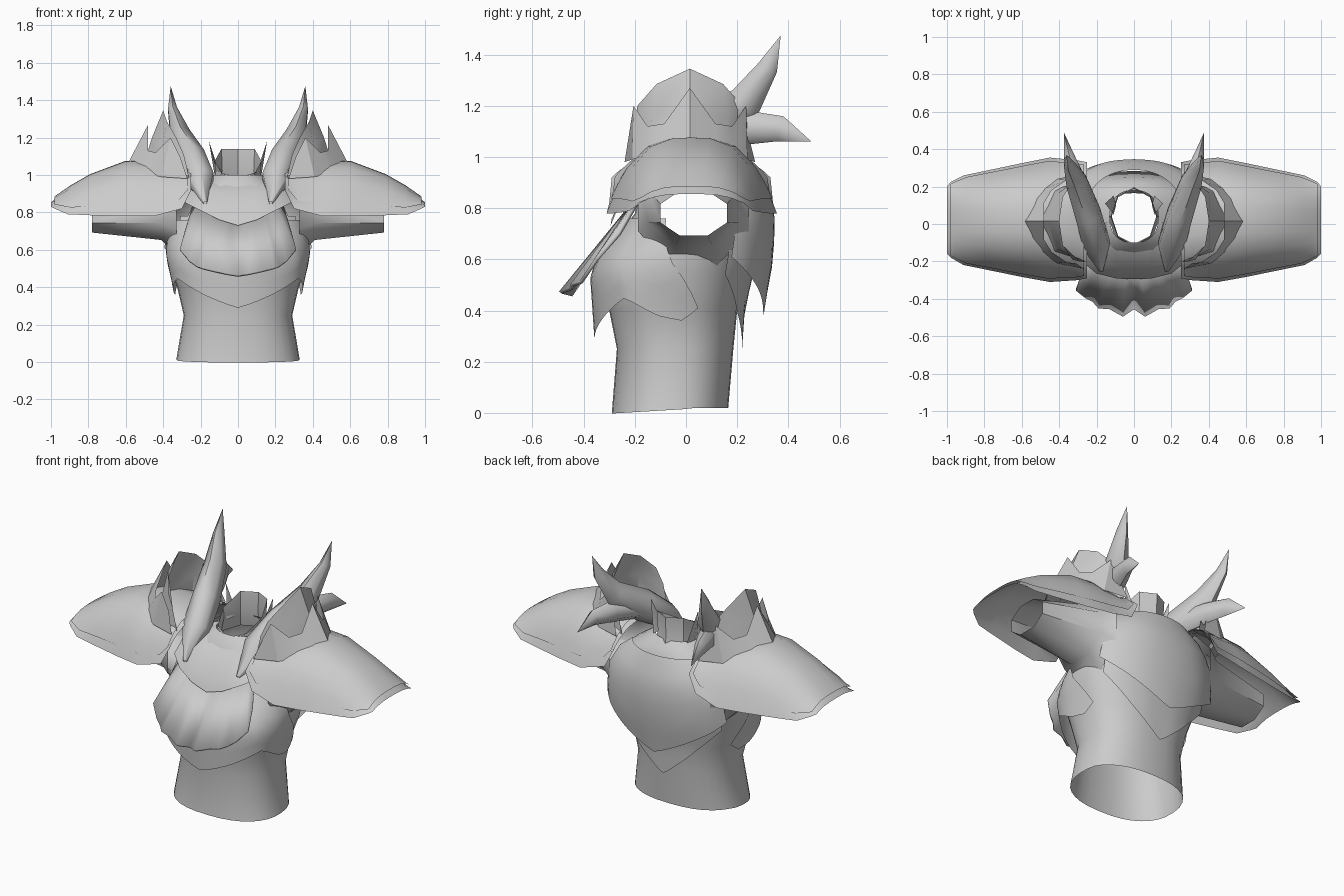
import bpy, bmesh
from math import sin, cos, pi, radians
from mathutils import Vector

cube = bpy.data.objects.get("Cube")
if cube:
    bpy.data.objects.remove(cube, do_unlink=True)

steel = bpy.data.materials.new("plain_grey")
steel.use_nodes = True
GREY = (0.6, 0.6, 0.6, 1)
steel.diffuse_color = GREY
steel.node_tree.nodes["Principled BSDF"].inputs["Base Color"].default_value = GREY


def surface(name, rows, closed=False, mirror=True, thick=0, angle=40, drop=None):
    """Skin a grid of points; optionally mirror it across x = 0."""
    bm = bmesh.new()
    grid = [[bm.verts.new(p) for p in row] for row in rows]
    n = len(rows[0])
    for a, b in zip(grid, grid[1:]):
        for i in range(n if closed else n - 1):
            j = (i + 1) % n
            bm.faces.new((a[i], a[j], b[j], b[i]))
    if drop:
        gone = [f for f in bm.faces if drop(f.calc_center_median())]
        bmesh.ops.delete(bm, geom=gone, context='FACES')
    bmesh.ops.remove_doubles(bm, verts=bm.verts, dist=0.0005)
    bmesh.ops.recalc_face_normals(bm, faces=bm.faces)
    mesh = bpy.data.meshes.new(name)
    bm.to_mesh(mesh)
    bm.free()
    mesh.materials.append(steel)
    ob = bpy.data.objects.new(name, mesh)
    bpy.context.collection.objects.link(ob)
    if mirror:
        m = ob.modifiers.new("mirror", 'MIRROR')
        m.merge_threshold = 0.001
    if thick:
        s = ob.modifiers.new("thickness", 'SOLIDIFY')
        s.thickness = thick
        s.offset = 0
    bpy.ops.object.select_all(action='DESELECT')
    ob.select_set(True)
    bpy.context.view_layer.objects.active = ob
    bpy.ops.object.shade_smooth_by_angle(angle=radians(angle))


def lerp(table, v):
    """Interpolate a table of tuples keyed by their first value."""
    if v <= table[0][0]:
        return table[0][1:]
    for a, b in zip(table, table[1:]):
        if v <= b[0]:
            t = (v - a[0]) / (b[0] - a[0])
            return tuple(p + (q - p) * t for p, q in zip(a[1:], b[1:]))
    return table[-1][1:]


def power(v, e):
    return abs(v) ** e * (1 if v >= 0 else -1)


# Torso: height, half width, front, back
BODY = [(0.02, 0.33, -0.29, 0.165), (0.25, 0.29, -0.27, 0.185), (0.4, 0.325, -0.3, 0.2),
        (0.55, 0.375, -0.33, 0.24), (0.62, 0.38, -0.31, 0.255), (0.78, 0.36, -0.2, 0.27),
        (0.9, 0.29, -0.17, 0.25), (0.96, 0.2, -0.14, 0.22), (1.0, 0.13, -0.1, 0.18)]


def body(z, a, off=0.0):
    """Point on the torso at height z, angle a from the front."""
    rx, f, b = lerp(BODY, z)
    return Vector(((rx + off) * power(sin(a), 0.85),
                   (f + b) / 2 - ((b - f) / 2 + off) * power(cos(a), 0.85), z))


N = 32
rings = [[body(r[0], 2 * pi * i / N) for i in range(N)] for r in BODY]
for p in rings[0]:
    p.z = 0.015 + 0.06 * p.y if p.y < 0 else 0.02
surface("torso", rings, closed=True, mirror=False,
        drop=lambda c: abs(c.x) > 0.22 and 0.62 < c.z < 0.9 and abs(c.y - 0.03) < 0.17)


# Plates that wrap the torso: lower edge is (degrees from centre, height)
def wrap(name, edge, top, reach, off_low, off_top, back=False, taper=0.0, cols=16, levels=6):
    end = edge[-1][0]
    rows = []
    for k in range(levels + 1):
        t = k / levels
        row = []
        for i in range(cols + 1):
            u = i / cols
            low = lerp(edge, u * end)[0]
            a = radians(u * (end + (reach - end) * t))
            off = (off_low + (off_top - off_low) * t) * (1 - taper * u)
            row.append(body(low + (top - low) * t, pi - a if back else a, off))
        rows.append(row)
    surface(name, rows)


wrap("chest_plate", [(0, 0.29), (25, 0.36), (55, 0.45), (80, 0.38), (95, 0.36), (108, 0.41)],
     0.76, 68, 0.08, 0.018, taper=0.85)
wrap("lower_back_plate", [(0, 0.22), (25, 0.36), (55, 0.54)], 0.7, 55, 0.035, 0.02, True)
wrap("upper_back_plate", [(0, 0.38), (30, 0.5), (58, 0.61)], 0.95, 60, 0.105, 0.065, True, taper=0.3)

# Flared bib with a scalloped hem, under a neck yoke
hem = [(0, -0.45, 0.46), (0.06, -0.49, 0.47), (0.13, -0.45, 0.485), (0.19, -0.445, 0.5),
       (0.22, -0.41, 0.51), (0.26, -0.39, 0.54), (0.31, -0.35, 0.6), (0.28, -0.26, 0.7)]
neckline = [(0.24 * i / 7, -0.235 + 0.05 * (i / 7) ** 2, 0.77 + 0.06 * i / 7) for i in range(8)]
surface("bib", [hem, neckline], thick=0.015)
surface("neck_yoke", [
    [(0, -0.295, 0.73), (0.1, -0.29, 0.76), (0.2, -0.265, 0.81), (0.28, -0.2, 0.85), (0.3, -0.05, 0.93)],
    [(0, -0.24, 0.88), (0.09, -0.23, 0.89), (0.16, -0.2, 0.92), (0.21, -0.14, 0.95), (0.22, -0.03, 0.98)],
    [(0, -0.13, 0.95), (0.06, -0.12, 0.96), (0.1, -0.08, 0.97), (0.12, -0.04, 0.99), (0.13, 0.02, 1.0)]])

# Faceted collar, higher at the back, with two small points
collar = []
for z, r in ((0.93, 1.1), (1.02, 0.95), (1.14, 1.0)):
    row = []
    for i in range(8):
        a = 2 * pi * i / 8
        y = 0.04 - 0.155 * r * cos(a)
        row.append((0.125 * r * sin(a), y, min(z, 1.05 + 0.6 * y)))
    collar.append(row)
surface("collar", collar, closed=True, mirror=False, angle=20)


def tube(name, path, sides=6, angle=35):
    """Tapered tube; path holds x, y, z, tall radius, thin radius."""
    pts = [Vector(p[:3]) for p in path]
    rows = []
    for i, p in enumerate(path):
        d = (pts[min(i + 1, len(pts) - 1)] - pts[max(i - 1, 0)]).normalized()
        up = Vector((1, 0, 0)).cross(d).normalized()
        side = d.cross(up)
        rows.append([pts[i] + up * p[3] * cos(2 * pi * k / sides) + side * p[4] * sin(2 * pi * k / sides)
                     for k in range(sides)])
    surface(name, rows, closed=True, angle=angle)


tube("collar_points", [(0.11, 0.1, 1.0, 0.05, 0.015), (0.155, 0.11, 1.18, 0, 0)], 4)

# Forked horns sweeping up and back from the yoke
tube("horns", [(0.175, -0.25, 0.85, 0.01, 0.01), (0.2, -0.11, 0.98, 0.07, 0.08), (0.245, 0.05, 1.09, 0.09, 0.075),
               (0.31, 0.23, 1.21, 0.07, 0.06), (0.35, 0.32, 1.35, 0.04, 0.028), (0.36, 0.37, 1.475, 0, 0)],
     angle=62)
tube("horn_rear_prongs", [(0.245, 0.05, 1.09, 0.07, 0.065), (0.31, 0.25, 1.115, 0.065, 0.05),
                          (0.35, 0.37, 1.11, 0.05, 0.03), (0.375, 0.49, 1.06, 0, 0)], angle=62)

# Hollow sleeves: x, half depth, half height, centre height
surface("sleeves", [[(x, 0.03 + ry * cos(2 * pi * k / 8 + pi / 8), zc + rz * sin(2 * pi * k / 8 + pi / 8))
                     for k in range(8)]
                    for x, ry, rz, zc in ((0.33, 0.235, 0.25, 0.805), (0.41, 0.19, 0.165, 0.805),
                                          (0.78, 0.14, 0.095, 0.78))], closed=True, angle=50)

# Pauldrons: x, crest height, edge height, front, back
ARCH = [(0.25, 1.02, 0.92, -0.29, 0.33), (0.3, 1.04, 0.82, -0.3, 0.34), (0.45, 1.06, 0.78, -0.31, 0.355),
        (0.6, 1.06, 0.78, -0.283, 0.325), (0.8, 0.985, 0.785, -0.242, 0.283), (0.91, 0.92, 0.79, -0.22, 0.26),
        (0.98, 0.87, 0.82, -0.18, 0.225), (1.0, 0.855, 0.83, -0.16, 0.2)]


def pauldron(name, shrink, lift):
    rows = []
    for station in ARCH:
        x = 0.62 + (station[0] - 0.62) * shrink
        crest, edge, f, b = lerp(ARCH, x)
        row = []
        for u in (-1, -0.93, -0.8, -0.55, -0.25, 0, 0.25, 0.55, 0.8, 0.93, 1):
            v = u * shrink
            row.append((x, (f + b) / 2 + v * (b - f) / 2,
                        edge + (crest - edge) * (1 - abs(v) ** 3.2) + lift))
        rows.append(row)
    surface(name, rows)


pauldron("pauldron_base", 1.0, 0)
pauldron("pauldron_top_plate", 0.95, 0.016)


# Shoulder crests: half profile mirrored front to back about y = 0.015
def both(half):
    return half + [(x, 0.03 - y, z) for x, y, z in reversed(half[:-1])]


surface("shoulder_fin", [both(h) for h in (
    [(0.26, -0.2, 0.98), (0.43, -0.15, 1.0), (0.51, 0.015, 1.04)],
    [(0.29, -0.2, 1.11), (0.405, -0.135, 1.15), (0.46, 0.015, 1.2)],
    [(0.33, -0.19, 1.2), (0.38, -0.115, 1.285), (0.4, 0.015, 1.345)])])
surface("shoulder_spikes", [both(h) for h in (
    [(0.27, -0.24, 0.98), (0.41, -0.21, 0.99), (0.5, -0.15, 1.01), (0.55, -0.09, 1.03), (0.59, 0.015, 1.06)],
    [(0.31, -0.21, 1.1), (0.36, -0.205, 1.2), (0.44, -0.15, 1.12), (0.48, -0.085, 1.13), (0.48, 0.015, 1.27)])],
    angle=25)
